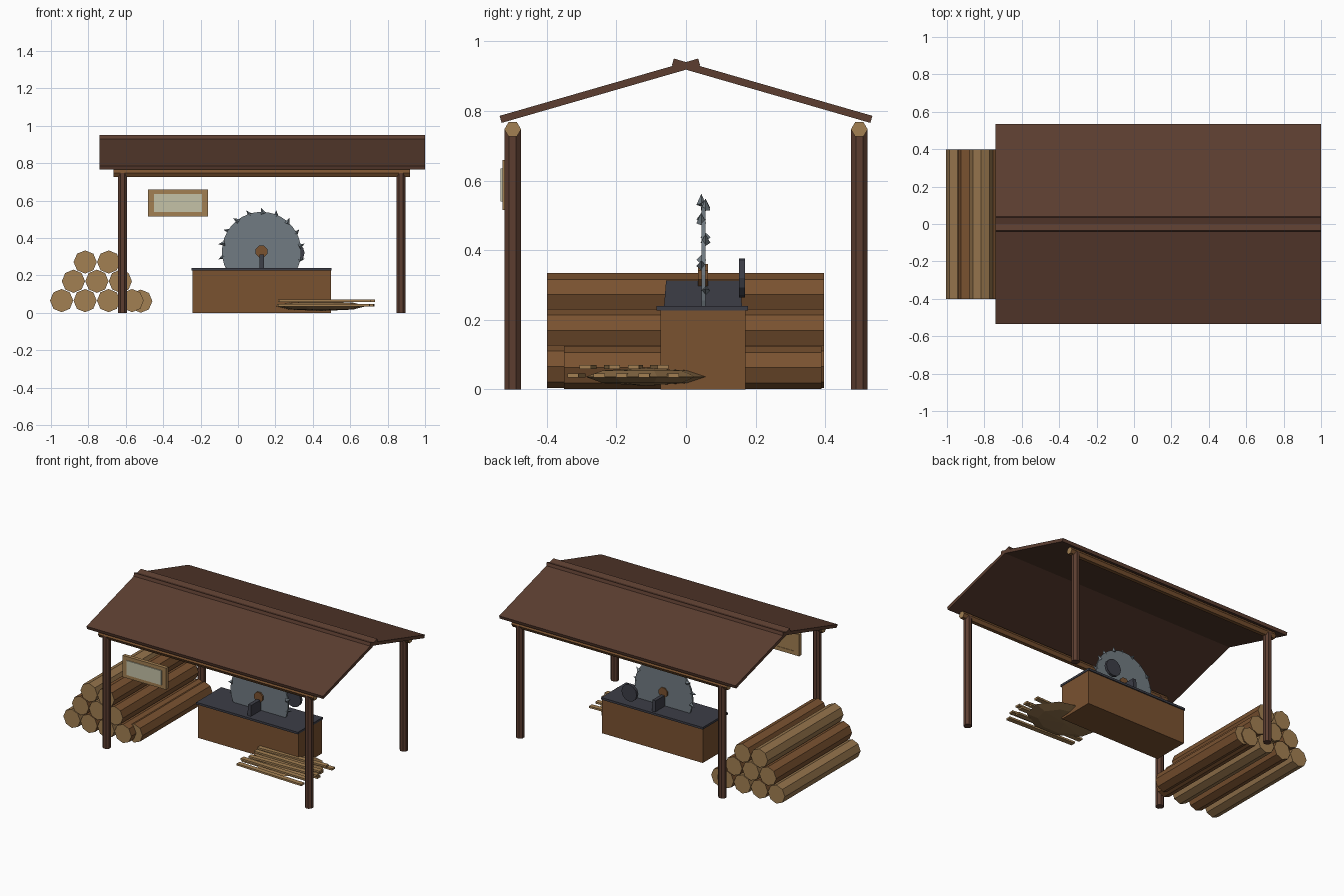
import bpy, bmesh, math, random
from mathutils import Matrix, Vector

random.seed(4)
cube = bpy.data.objects.get("Cube")
if cube:
    bpy.data.objects.remove(cube, do_unlink=True)


def material(name, r, g, b):
    m = bpy.data.materials.new(name)
    m.use_nodes = True
    m.diffuse_color = (r, g, b, 1)
    m.node_tree.nodes["Principled BSDF"].inputs["Base Color"].default_value = (r, g, b, 1)
    return m


DARK = material("dark timber", .107, .048, .030)
BROWN = material("brown wood", .195, .085, .030)
LIGHT = material("light bark", .300, .175, .072)
TAN = material("cut wood", .365, .215, .085)
IRON = material("dark iron", .045, .047, .062)
STEEL = material("blade steel", .165, .198, .223)
PALE = material("pale board", .560, .540, .390)


def finish(name, bm, *mats):
    bmesh.ops.recalc_face_normals(bm, faces=bm.faces)
    me = bpy.data.meshes.new(name)
    bm.to_mesh(me)
    bm.free()
    for m in mats:
        me.materials.append(m)
    ob = bpy.data.objects.new(name, me)
    bpy.context.collection.objects.link(ob)
    return ob


def box(name, lo, hi, mat, turn=None):
    lo, hi = Vector(lo), Vector(hi)
    bm = bmesh.new()
    bmesh.ops.create_cube(bm, size=1)
    bmesh.ops.scale(bm, vec=hi - lo, verts=bm.verts)
    if turn:
        bmesh.ops.transform(bm, matrix=turn, verts=bm.verts)
    bmesh.ops.translate(bm, vec=(lo + hi) / 2, verts=bm.verts)
    return finish(name, bm, mat)


def rod(name, a, b, radius, sides, mat, cap=None, spin=0):
    """Prism from a to b; the caps may have their own colour."""
    a, b = Vector(a), Vector(b)
    bm = bmesh.new()
    bmesh.ops.create_cone(bm, cap_ends=True, segments=sides, radius1=radius,
                          radius2=radius, depth=(b - a).length)
    for f in bm.faces:
        f.material_index = 1 if cap and abs(f.normal.z) > .9 else 0
    axis = (b - a).normalized()
    turn = Vector((0, 0, 1)).rotation_difference(axis).to_matrix().to_4x4()
    place = Matrix.Translation((a + b) / 2) @ turn @ Matrix.Rotation(spin, 4, "Z")
    bmesh.ops.transform(bm, matrix=place, verts=bm.verts)
    return finish(name, bm, mat, *([cap] if cap else []))


# Roof: two slabs that cross at the ridge
SLOPE = math.radians(16.1)
for side, word in ((-1, "front"), (1, "back")):
    slab = box("roof_" + word, (-.74, -.297, -.0105), (1, .297, .0105), DARK)
    slab.rotation_euler.x = -side * SLOPE
    slab.location = (0, side * .2475, .858)
    # Carrying beam under each eave
    rod("beam_" + word, (-.665, side * .498, .747), (.92, side * .498, .747),
        .024, 6, BROWN, TAN)
    # Corner posts
    for x, end in ((-.617, "right"), (.872, "left")):
        rod(f"post_{word}_{end}", (x, side * .498, 0), (x, side * .498, .748),
            .026, 8, DARK, spin=math.pi / 8)

# Log stack: start x, height and bark order of each row
rows = ((-.943, .0655, "LBLB"), (-.880, .169, "BLB"), (-.817, .272, "LB"))
for r, (x0, z, barks) in enumerate(rows):
    for i, bark in enumerate(barks):
        x = x0 + i * .1255
        rod(f"log_{r}_{i}", (x, -.4, z), (x, .397, z), .062, 8,
            LIGHT if bark == "L" else BROWN, TAN)
rod("loose_log", (-.52, -.35, .0625), (-.52, .39, .0625), .062, 8, BROWN, TAN)

# Saw bench
box("bench_body", (-.243, -.073, 0), (.497, .171, .226), BROWN)
box("bench_top", (-.248, -.085, .226), (.5, .178, .24), IRON)

# Bracket through the blade, slightly narrower at the top
bracket = box("blade_bracket", (.114, -.063, .238), (.138, .161, .312), IRON)
for v in bracket.data.vertices:
    if v.co.z > .3:
        v.co.y = .049 + (v.co.y - .049) * .95

# Toothed blade
CENTRE = Vector((.126, .05, .328))
HALF = Vector((0, .006, 0))
rod("saw_blade", CENTRE - HALF, CENTRE + HALF, .212, 36, STEEL)
bm = bmesh.new()
TEETH = 18
for i in range(TEETH):
    ang = math.tau * (i + .45) / TEETH
    out = Vector((math.cos(ang), 0, math.sin(ang)))
    side = Vector((-out.z, 0, out.x))
    set_y = Vector((0, .006 if i % 2 else -.006, 0))
    aim = (out + side * .35).normalized()
    turn = Vector((0, 0, 1)).rotation_difference(aim).to_matrix().to_4x4()
    bmesh.ops.create_cone(bm, cap_ends=True, segments=4, radius1=.014, radius2=0, depth=.034,
                          matrix=Matrix.Translation(CENTRE + out * .218 + set_y) @ turn)
finish("blade_teeth", bm, STEEL)
rod("blade_hub", CENTRE - Vector((0, .016, 0)), CENTRE + Vector((0, .013, 0)),
    .034, 8, BROWN, spin=math.pi / 8)

# Drive wheel behind the blade
rod("drive_wheel", (.3, .152, .32), (.3, .17, .32), .056, 12, IRON)

# Hanging sign: frame bars around a pale board
box("sign_back", (-.47, -.522, .525), (-.17, -.506, .65), TAN)
for n, z in (("bottom", .515), ("top", .634)):
    box("sign_frame_" + n, (-.48, -.527, z), (-.16, -.503, z + .025), TAN)
for n, x in (("right", -.48), ("left", -.193)):
    box("sign_frame_" + n, (x, -.527, .515), (x + .033, -.503, .659), TAN)
box("sign_board", (-.449, -.533, .539), (-.192, -.515, .635), PALE)

# Low sawdust heap beside the bench
bm = bmesh.new()
bmesh.ops.create_uvsphere(bm, u_segments=9, v_segments=4, radius=1)
bmesh.ops.scale(bm, vec=(.245, .185, .026), verts=bm.verts)
bmesh.ops.translate(bm, vec=(.445, -.115, .036), verts=bm.verts)
finish("sawdust_heap", bm, LIGHT)

# Loose planks, alternating between two layers
for i in range(9):
    y = -.315 + i * .034
    x = .47 + random.uniform(-.02, .02)
    z = .064 if i % 2 else .04
    box(f"plank_{i}", (x - .245, y - .016, z - .006), (x + .245, y + .016, z + .006), TAN,
        Matrix.Rotation(random.uniform(-.05, .05), 4, "Z"))
